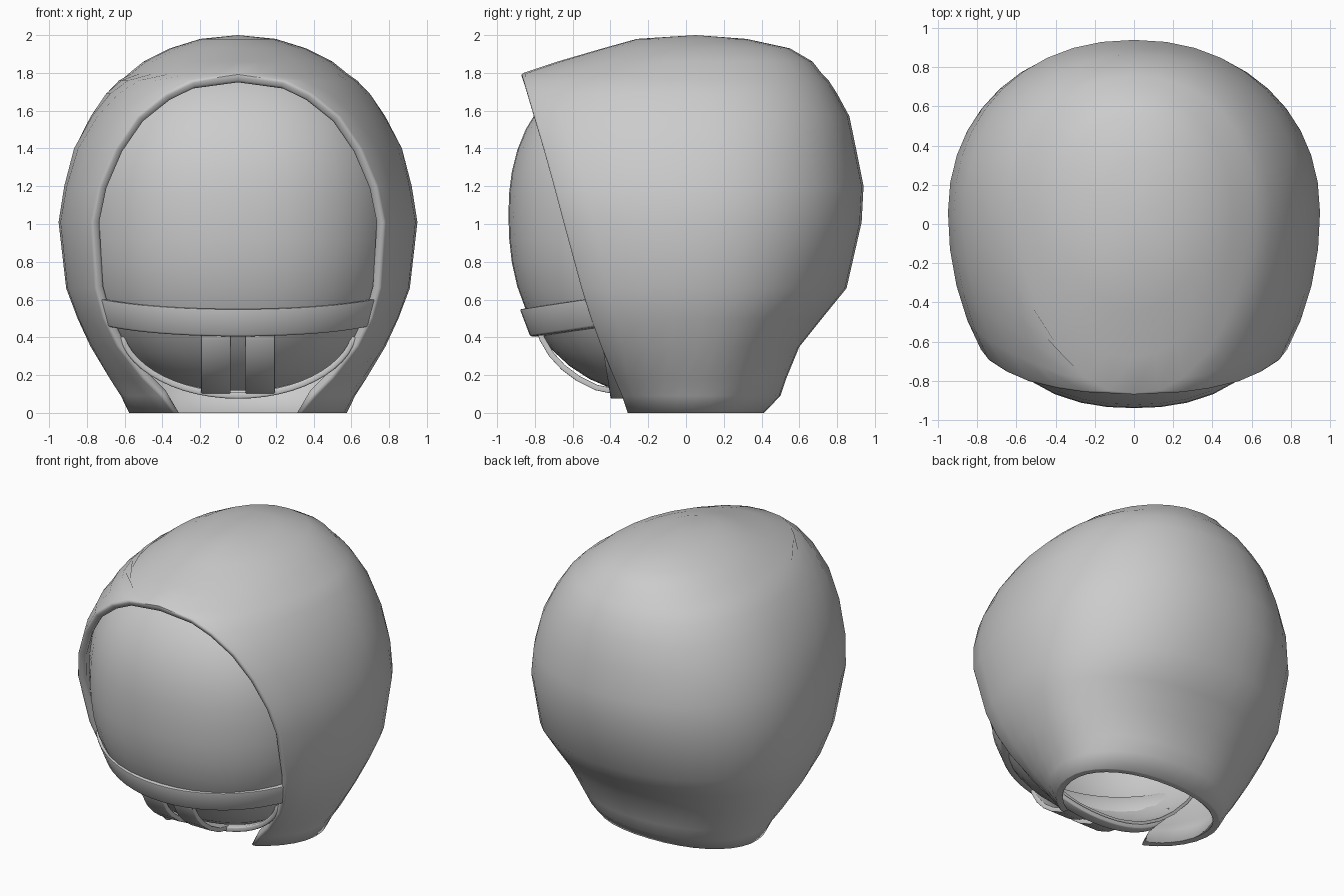
import bpy, bmesh, math
from mathutils import Vector

cube = bpy.data.objects.get("Cube")
if cube:
    bpy.data.objects.remove(cube, do_unlink=True)

grey = bpy.data.materials.new("light_grey")
grey.use_nodes = True
grey.diffuse_color = (0.6, 0.6, 0.6, 1)
grey.node_tree.nodes["Principled BSDF"].inputs["Base Color"].default_value = (0.6, 0.6, 0.6, 1)


def finish(name, bm, thickness=0, bevel=0):
    """Turn a bmesh into a smooth shaded object, with optional wall and rounded edges."""
    bmesh.ops.remove_doubles(bm, verts=bm.verts, dist=0.0005)
    bmesh.ops.recalc_face_normals(bm, faces=bm.faces)
    mesh = bpy.data.meshes.new(name)
    bm.to_mesh(mesh)
    bm.free()
    mesh.materials.append(grey)
    obj = bpy.data.objects.new(name, mesh)
    bpy.context.collection.objects.link(obj)
    bpy.ops.object.select_all(action='DESELECT')
    obj.select_set(True)
    bpy.context.view_layer.objects.active = obj
    if thickness:
        wall = obj.modifiers.new("wall", 'SOLIDIFY')
        wall.thickness = thickness
        wall.offset = -1
        bpy.ops.object.modifier_apply(modifier=wall.name)
    if bevel:
        edge = obj.modifiers.new("rounded_edge", 'BEVEL')
        edge.width = bevel
        edge.segments = 2
        edge.limit_method = 'ANGLE'
        edge.angle_limit = math.radians(50)
        bpy.ops.object.modifier_apply(modifier=edge.name)
    bpy.ops.object.shade_smooth_by_angle(angle=math.radians(50))
    return obj


def loft(rows, closed=False):
    """Skin rows of points; closed joins the ends of each row and caps the loft."""
    bm = bmesh.new()
    grid = [[bm.verts.new(p) for p in row] for row in rows]
    count = len(grid[0])
    for low, high in zip(grid, grid[1:]):
        for i in range(count if closed else count - 1):
            j = (i + 1) % count
            bm.faces.new((low[i], low[j], high[j], high[i]))
    if closed:
        bm.faces.new(grid[0])
        bm.faces.new(grid[-1])
    return bm


# Hood: open rings as (height, half width, back, front, rim depth)
LEVELS = [
    (0, .57, .40, -.385, -.31), (.09, .62, .50, -.47, -.345),
    (.18, .68, .53, -.59, -.385), (.35, .78, .60, -.82, -.455),
    (.5, .85, .72, -.97, -.51), (.66, .91, .85, -1.04, -.56),
    (1.01, .95, .93, -1.17, -.655), (1.2, .92, .94, -1.21, -.705),
    (1.4, .87, .90, -1.17, -.76), (1.57, .78, .865, -1.13, -.81),
    (1.69, .70, .80, -1.02, -.845), (1.76, .63, .755, -.94, -.865),
    (1.795, .58, .72, -.875, -.875), (1.86, .5, .67, -.68, -.87),
    (1.93, .36, .55, -.44, -.87), (1.98, .2, .32, -.26, -.87),
    (2.0, 0, .05, .05, -.87)]
MID = 0.05
SEGMENTS = 28
ROUND = 0.93
rows = []
for z, half, back, front, rim in LEVELS:
    start = -math.pi / 2 if rim <= front else math.asin((rim - MID) / (MID - front))
    row = []
    for i in range(SEGMENTS + 1):
        t = start + (math.pi - 2 * start) * i / SEGMENTS
        c, s = math.cos(t), math.sin(t)
        if s > 0:
            c = math.copysign(abs(c) ** ROUND, c)
            s = s ** ROUND
        depth = back - MID if s > 0 else MID - front
        row.append((half * c, MID + depth * s, z))
    rows.append(row)
hood = finish("hood", loft(rows), thickness=0.052, bevel=0.016)
# Flat lower lip of the hood
for v in hood.data.vertices:
    if v.co.z < 0.05:
        v.co.z = 0

# Face shell: front of a slightly squared ball, cut away behind and below
bm = bmesh.new()
bmesh.ops.create_uvsphere(bm, u_segments=40, v_segments=24, radius=1)
SQUARE = 2.3
for v in bm.verts:
    d = v.co / sum(abs(c) ** SQUARE for c in v.co) ** (1 / SQUARE)
    v.co = Vector((d.x * 0.865, d.y * 0.89 - 0.05,
                   d.z * (0.87 if d.z > 0 else 0.97) + 1.05))
bmesh.ops.bisect_plane(bm, geom=bm.verts[:] + bm.edges[:] + bm.faces[:],
                       plane_co=(0, -0.36, 0.08), plane_no=(0, 1, -0.2),
                       clear_outer=True)
finish("face_shell", bm, thickness=0.02)


# Cross band: leaning flat strip wrapped around the face shell
def band_point(t, a, b, z):
    y = -0.05 - b * math.cos(t)
    return (a * math.sin(t), y, z + 0.15 * (y + 0.05 + b))


rows = []
for i in range(25):
    t = math.radians(-70 + 140 * i / 24)
    rows.append([band_point(t, .89, .83, .55), band_point(t, .83, .775, .405),
                 band_point(t, .76, .71, .405), band_point(t, .83, .77, .55)])
finish("cross_band", loft(rows, closed=True), bevel=0.01)

# Chin straps: two flat strips curving under the face shell
PATH = [(-.79, .43), (-.775, .385), (-.725, .3), (-.66, .23),
        (-.58, .17), (-.48, .12), (-.36, .095)]
for name, side in (("left_chin_strap", 1), ("right_chin_strap", -1)):
    rows = []
    for i, (y, z) in enumerate(PATH):
        before, after = PATH[max(i - 1, 0)], PATH[min(i + 1, len(PATH) - 1)]
        tangent = Vector((0, after[0] - before[0], after[1] - before[1])).normalized()
        inward = Vector((0, -tangent.z, tangent.y)) * 0.03
        outer = [Vector((side * x, y, z)) for x in (0.04, 0.195)]
        rows.append([outer[0], outer[1], outer[1] + inward, outer[0] + inward])
    finish(name, loft(rows, closed=True), bevel=0.004)

# Chin hoop: flat strap following the lower edge of the opening
rows = []
for i in range(25):
    t = math.radians(-80 + 160 * i / 24)
    x, z = math.sin(t), math.cos(t)
    y = -0.40 - 0.06 * (1 - z)
    outer, inner = (0.64 * x, 0.47 - 0.395 * z), (0.61 * x, 0.47 - 0.36 * z)
    rows.append([(outer[0], y, outer[1]), (outer[0], y + 0.07, outer[1]),
                 (inner[0], y + 0.07, inner[1]), (inner[0], y, inner[1])])
finish("chin_hoop", loft(rows, closed=True), bevel=0.008)
